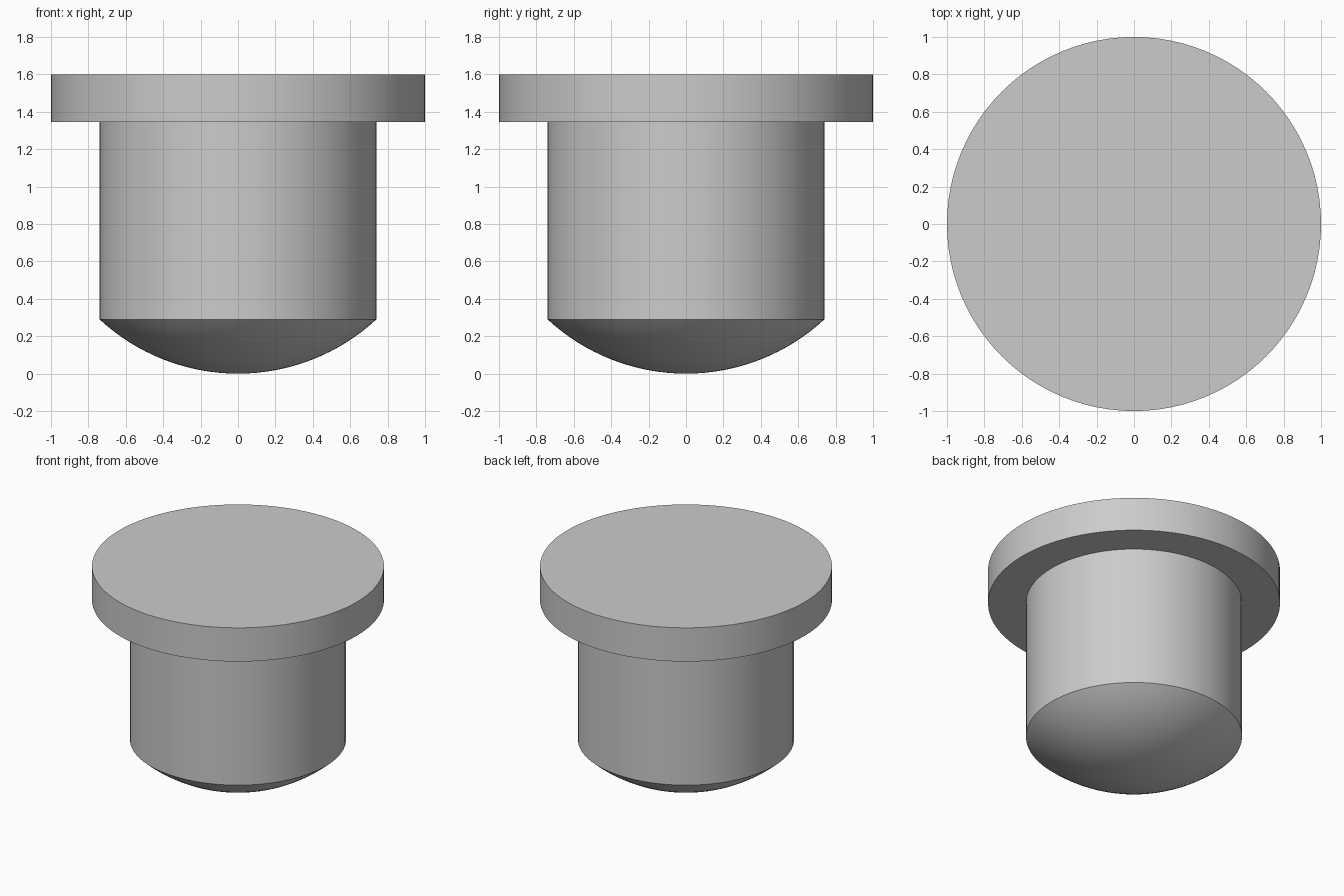
import bpy, bmesh, math

cube = bpy.data.objects.get("Cube")
if cube:
    bpy.data.objects.remove(cube, do_unlink=True)

SEGMENTS = 96
HEAD_R, SHANK_R = 1.0, 0.74
TOP, HEAD_Z, DOME_H = 1.6, 1.345, 0.29

# Plain grey finish
grey = bpy.data.materials.new("light_grey")
grey.use_nodes = True
colour = (0.6, 0.6, 0.6, 1)
grey.diffuse_color = colour
grey.node_tree.nodes["Principled BSDF"].inputs["Base Color"].default_value = colour

# Half profile: shallow spherical dome, straight shank, flat flanged head
dome_r = (SHANK_R ** 2 + DOME_H ** 2) / (2 * DOME_H)
edge_angle = math.asin(SHANK_R / dome_r)
STEPS = 16
profile = []
for i in range(STEPS + 1):
    a = edge_angle * i / STEPS
    profile.append((dome_r * math.sin(a), dome_r * (1 - math.cos(a))))
profile += [(SHANK_R, HEAD_Z), (HEAD_R, HEAD_Z), (HEAD_R, TOP), (0, TOP)]

# Revolve the profile into one closed solid
bm = bmesh.new()
verts = [bm.verts.new((r, 0, z)) for r, z in profile]
edges = [bm.edges.new(pair) for pair in zip(verts, verts[1:])]
bmesh.ops.spin(bm, geom=verts + edges, cent=(0, 0, 0), axis=(0, 0, 1),
               angle=math.tau, steps=SEGMENTS, use_merge=False)
bmesh.ops.remove_doubles(bm, verts=bm.verts, dist=0.0005)
bmesh.ops.recalc_face_normals(bm, faces=bm.faces)

mesh = bpy.data.meshes.new("flanged_plug")
bm.to_mesh(mesh)
bm.free()
mesh.materials.append(grey)
plug = bpy.data.objects.new("flanged_plug", mesh)
bpy.context.collection.objects.link(plug)

# Smooth curved walls, crisp rims
bpy.ops.object.select_all(action="DESELECT")
plug.select_set(True)
bpy.context.view_layer.objects.active = plug
bpy.ops.object.shade_smooth_by_angle(angle=math.radians(30))
